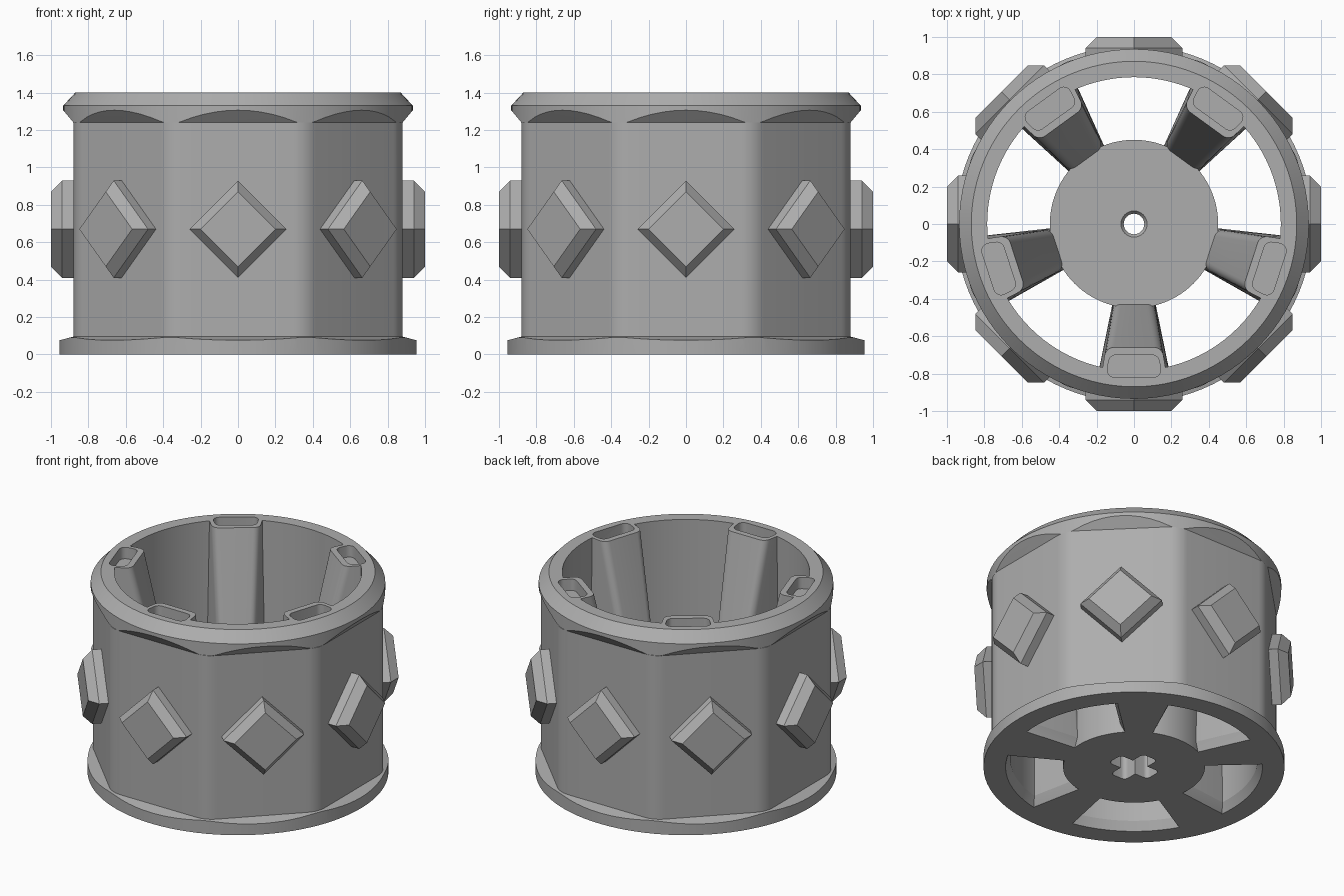
import bpy, bmesh, math
from mathutils import Vector, Matrix

cube = bpy.data.objects.get("Cube")
if cube:
    bpy.data.objects.remove(cube, do_unlink=True)

grey = bpy.data.materials.new("light_grey")
grey.use_nodes = True
grey.diffuse_color = (0.42, 0.42, 0.42, 1)
grey.node_tree.nodes["Principled BSDF"].inputs["Base Color"].default_value = grey.diffuse_color

HEIGHT, HUB_TOP, SPOKES, SIDES = 1.4, 0.45, 5, 8


def circle(r, n=96):
    return [Vector((r * math.cos(math.tau * i / n), r * math.sin(math.tau * i / n)))
            for i in range(n)]


def rounded(points, radius, segs=6):
    """Fillet every corner of a convex outline."""
    out = []
    for i, p in enumerate(points):
        a = (points[i - 1] - p).normalized()
        b = (points[(i + 1) % len(points)] - p).normalized()
        half = a.angle(b) / 2
        centre = p + (a + b).normalized() * radius / math.sin(half)
        start = p + a * radius / math.tan(half) - centre
        sweep = math.pi - 2 * half
        for k in range(segs + 1):
            out.append(centre + Matrix.Rotation(sweep * k / segs, 2) @ start)
    return out


def octagon(apothem):
    r = apothem / math.cos(math.pi / SIDES)
    corners = [Vector((r * math.cos(a), r * math.sin(a)))
               for a in (math.tau * (i + 0.5) / SIDES for i in range(SIDES))]
    return rounded(corners, 0.17)


def wedge(r_in, r_out, half_in, half_out, radius):
    return rounded([Vector((r_in, -half_in)), Vector((r_out, -half_out)),
                    Vector((r_out, half_out)), Vector((r_in, half_in))], radius)


def loft(name, levels, matrix=Matrix()):
    """Closed solid through outlines stacked at the given heights."""
    bm = bmesh.new()
    rings = [[bm.verts.new((p.x, p.y, z)) for p in pts] for z, pts in levels]
    for low, high in zip(rings, rings[1:]):
        n = len(low)
        for i in range(n):
            j = (i + 1) % n
            bm.faces.new((low[i], low[j], high[j], high[i]))
    bm.faces.new(rings[0][::-1])
    bm.faces.new(rings[-1])
    bm.transform(matrix)
    bmesh.ops.recalc_face_normals(bm, faces=bm.faces)
    mesh = bpy.data.meshes.new(name)
    bm.to_mesh(mesh)
    bm.free()
    mesh.materials.append(grey)
    obj = bpy.data.objects.new(name, mesh)
    bpy.context.collection.objects.link(obj)
    return obj


def combine(target, tool, operation):
    mod = target.modifiers.new(operation, "BOOLEAN")
    mod.operation, mod.object, mod.solver = operation, tool, "EXACT"
    with bpy.context.temp_override(object=target, active_object=target):
        bpy.ops.object.modifier_apply(modifier=mod.name)
    bpy.data.objects.remove(tool, do_unlink=True)


# Octagonal drum whose slanted ends are trimmed by round flanges
wheel = loft("wheel_body", [(z, octagon(a)) for z, a in (
    (0, 0.97), (0.074, 0.97), (0.076, 0.955), (0.095, 0.88),
    (1.24, 0.88), (1.36, 0.98), (HEIGHT, 0.98))])
combine(wheel, loft("flange_trim", [(z, circle(r)) for z, r in (
    (-0.1, 0.955), (1.235, 0.955), (1.24, 0.935), (1.33, 0.935),
    (HEIGHT, 0.87), (1.45, 0.82))]), "INTERSECT")

# Open bore, flared at the bottom
combine(wheel, loft("bore", [(z, circle(r)) for z, r in (
    (-0.1, 0.815), (0, 0.815), (0.06, 0.785), (1.5, 0.785))]), "DIFFERENCE")

# Central hub
combine(wheel, loft("hub", [(0, circle(0.45)), (HUB_TOP, circle(0.45))]), "UNION")

# Tapered columns joining hub and rim, each with a pocket in its top
for i in range(SPOKES):
    turn = Matrix.Rotation(math.tau * i / SPOKES - math.pi / 2, 4, "Z")
    column = loft("column", [
        (0, wedge(0.40, 0.84, 0.08, 0.17, 0.05)),
        (0.06, wedge(0.40, 0.84, 0.11, 0.20, 0.05)),
        (HUB_TOP, wedge(0.43, 0.84, 0.11, 0.20, 0.05)),
        (HEIGHT, wedge(0.66, 0.84, 0.15, 0.18, 0.05))], turn)
    combine(wheel, column, "UNION")
    slot = wedge(0.70, 0.82, 0.13, 0.15, 0.04)
    combine(wheel, loft("pocket", [(1.32, slot), (1.5, slot)], turn), "DIFFERENCE")

# Axle hole: round at the top, cross-shaped socket below
combine(wheel, loft("axle_hole", [(z, circle(r, 32)) for z, r in (
    (-0.1, 0.055), (HUB_TOP - 0.02, 0.055), (HUB_TOP, 0.07), (0.5, 0.1))]), "DIFFERENCE")
for angle in (0, math.pi / 2):
    bar = rounded([Vector((x, y)) for x, y in (
        (-0.16, -0.06), (0.16, -0.06), (0.16, 0.06), (-0.16, 0.06))], 0.03)
    combine(wheel, loft("socket", [(-0.1, bar), (0.36, bar)],
                        Matrix.Rotation(angle, 4, "Z")), "DIFFERENCE")

bpy.ops.object.select_all(action="DESELECT")
wheel.select_set(True)
bpy.context.view_layer.objects.active = wheel
bpy.ops.object.shade_smooth_by_angle(angle=math.radians(25))

# Bevelled diamond studs, one on each flat
for i in range(SIDES):
    place = (Matrix.Rotation(math.tau * i / SIDES, 4, "Z")
             @ Matrix.Translation((0, 0, 0.67)) @ Matrix.Rotation(math.pi / 2, 4, "Y"))
    loft(f"diamond_stud_{i + 1}", [(d, circle(r, 4)) for d, r in (
        (0.86, 0.26), (0.94, 0.26), (1.0, 0.2))], place)
